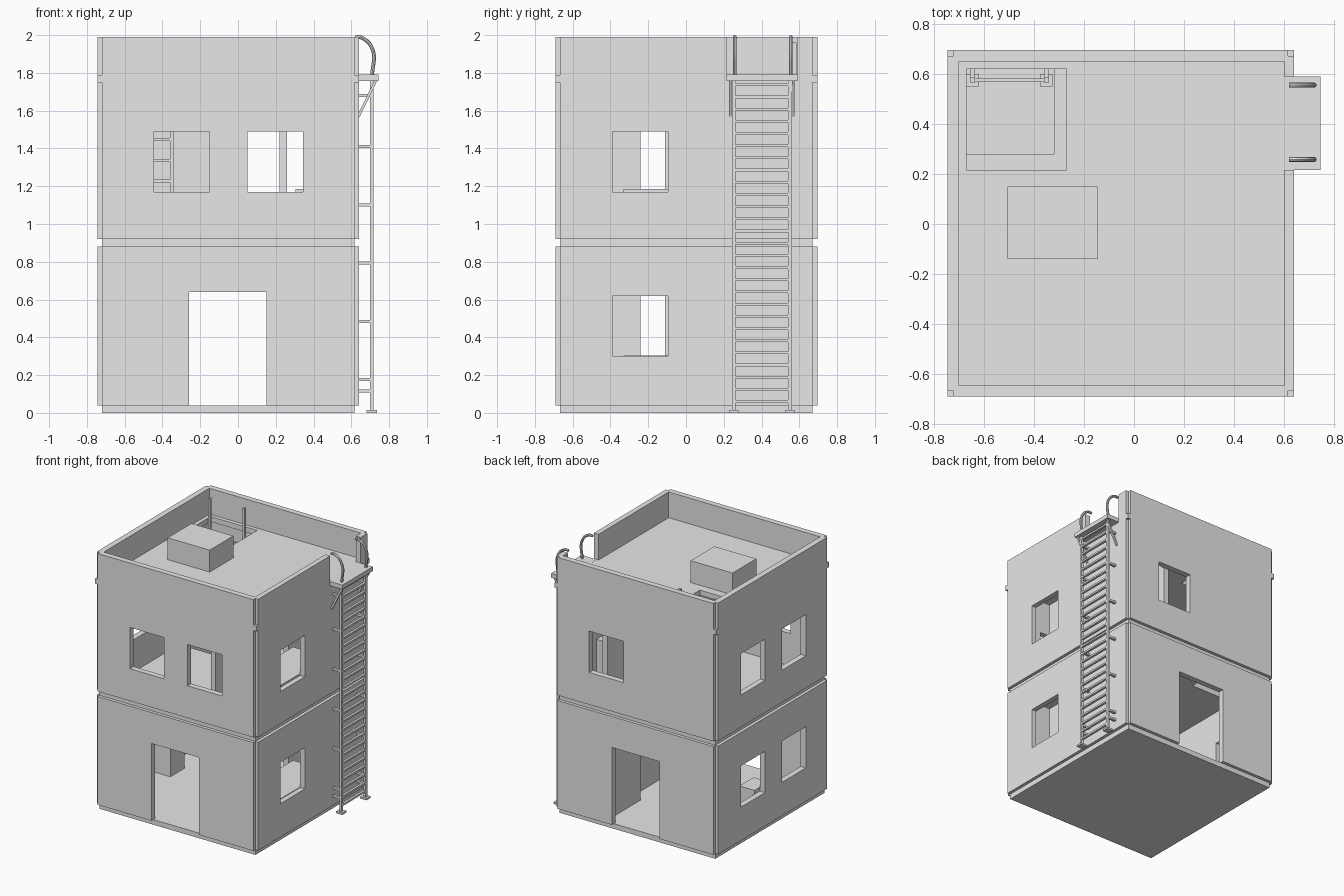
import bpy, bmesh
from mathutils import Vector

old = bpy.data.objects.get("Cube")
if old:
    bpy.data.objects.remove(old, do_unlink=True)

# Single flat material
grey = bpy.data.materials.new("plain_grey")
grey.use_nodes = True
COLOUR = (0.8, 0.8, 0.8, 1)
grey.diffuse_color = COLOUR
grey.node_tree.nodes["Principled BSDF"].inputs["Base Color"].default_value = COLOUR


def add_object(name, bm):
    bmesh.ops.recalc_face_normals(bm, faces=bm.faces)
    mesh = bpy.data.meshes.new(name)
    bm.to_mesh(mesh)
    bm.free()
    mesh.materials.append(grey)
    ob = bpy.data.objects.new(name, mesh)
    bpy.context.scene.collection.objects.link(ob)
    return ob


def prism(name, outline, z0, z1):
    bm = bmesh.new()
    face = bm.faces.new([bm.verts.new((x, y, z0)) for x, y in outline])
    top = bmesh.ops.extrude_face_region(bm, geom=[face])["geom"]
    verts = [v for v in top if isinstance(v, bmesh.types.BMVert)]
    bmesh.ops.translate(bm, verts=verts, vec=(0, 0, z1 - z0))
    return add_object(name, bm)


def box(name, x0, x1, y0, y1, z0, z1):
    return prism(name, [(x0, y0), (x1, y0), (x1, y1), (x0, y1)], z0, z1)


def bar(name, a, b, width):
    # Square bar between two points
    a, b = Vector(a), Vector(b)
    bm = bmesh.new()
    bmesh.ops.create_cube(bm, size=1)
    for v in bm.verts:
        v.co = Vector((v.co.x * width, v.co.y * width, v.co.z * (b - a).length))
    turn = (b - a).to_track_quat("Z", "Y").to_matrix()
    bmesh.ops.rotate(bm, verts=bm.verts, matrix=turn)
    bmesh.ops.translate(bm, verts=bm.verts, vec=(a + b) / 2)
    return add_object(name, bm)


def cut(ob, *ranges):
    bpy.context.view_layer.objects.active = ob
    for r in ranges:
        cutter = box("cutter", *r)
        mod = ob.modifiers.new("opening", "BOOLEAN")
        mod.operation, mod.solver, mod.object = "DIFFERENCE", "EXACT", cutter
        bpy.ops.object.modifier_apply(modifier=mod.name)
        bpy.data.objects.remove(cutter, do_unlink=True)


X0, X1, Y0, Y1 = -0.745, 0.64, -0.69, 0.695   # outer walls
IX0, IX1, IY0, IY1 = -0.70, 0.60, -0.645, 0.65   # inner walls
N = 0.024                                       # corner notch


def wall_ring(name, z0, z1):
    outline = [(X0 + N, Y0), (X1 - N, Y0), (X1 - N, Y0 + N), (X1, Y0 + N),
               (X1, Y1 - N), (X1 - N, Y1 - N), (X1 - N, Y1), (X0 + N, Y1),
               (X0 + N, Y1 - N), (X0, Y1 - N), (X0, Y0 + N), (X0 + N, Y0 + N)]
    ob = prism(name, outline, z0, z1)
    cut(ob, (IX0, IX1, IY0, IY1, z0 - 0.1, z1 + 0.1))
    return ob


FRONT, BACK = (-0.8, -0.6), (0.6, 0.8)
LEFT, RIGHT = (-0.8, -0.65), (0.55, 0.7)


def side_windows(ob, z0):
    z1 = z0 + 0.32
    cut(ob, (*RIGHT, -0.39, -0.095, z0, z1),
        (*LEFT, -0.405, -0.11, z0, z1), (*LEFT, 0.095, 0.39, z0, z1))


# Floors
box("base_slab", X0 + N, X1 - N, Y0 + N, Y1 - N, 0, 0.04)
middle = box("middle_slab", X0 + N, X1 - N, Y0 + N, Y1 - N, 0.88, 0.92)
cut(middle, (-0.67, -0.32, 0.28, 0.62, 0.8, 1))
roof = box("roof_slab", X0, X1, Y0, Y1, 1.75, 1.79)
cut(roof, (-0.67, -0.27, 0.215, 0.62, 1.7, 1.9))

# Storey walls with doors and windows
lower = wall_ring("lower_walls", 0.04, 0.88)
side_windows(lower, 0.30)
cut(lower, (-0.26, 0.15, *FRONT, 0, 0.64), (-0.26, 0.15, *BACK, 0, 0.64))

upper = wall_ring("upper_walls", 0.92, 1.75)
side_windows(upper, 1.17)
cut(upper, (-0.445, -0.15, *FRONT, 1.17, 1.49), (0.05, 0.345, *FRONT, 1.17, 1.49),
    (0.05, 0.345, *BACK, 1.17, 1.49))

# Parapet with a gap at the ladder
parapet = wall_ring("parapet", 1.79, 1.99)
cut(parapet, (0.5, 0.8, 0.215, 0.59, 1.7, 2.1))

# Rooms: partitions, low bed and cabinet
for level, z0, z1 in (("lower", 0.04, 0.88), ("upper", 0.92, 1.75)):
    box(level + "_partition_back", 0.22, 0.26, 0.245, IY1, z0, z1)
    box(level + "_partition_front", 0.22, 0.26, IY0, -0.24, z0, z1)
    box(level + "_bed", 0.305, IX1, -0.33, 0.24, z0, z0 + 0.265)
box("cabinet", IX0, -0.57, -0.015, 0.16, 0.04, 0.33)

# Rooftop box
box("roof_box", -0.505, -0.145, -0.14, 0.15, 1.79, 1.96)

# Inner ladder through the hatches
for x in (-0.645, -0.35):
    box("inner_ladder_rail", x - 0.01, x + 0.01, 0.565, 0.585, 0.04, 1.96)
    box("inner_ladder_foot", x - 0.025, x + 0.025, 0.55, 0.60, 0.04, 0.05)
    for z in (0.2, 0.75, 1.1, 1.65):
        box("inner_ladder_bracket", x - 0.01, x + 0.01, 0.585, IY1, z, z + 0.02)
for i in range(15):
    z = 0.12 + i * 0.11
    box("inner_ladder_rung", -0.635, -0.36, 0.568, 0.582, z, z + 0.015)

# Outer ladder
for y, brace_y in ((0.253, 0.235), (0.55, 0.567)):
    box("ladder_rail", 0.70, 0.718, y - 0.01, y + 0.01, 0, 1.76)
    box("ladder_foot", 0.68, 0.735, y - 0.025, y + 0.025, 0, 0.014)
    for z in (0.115, 0.178, 0.485, 0.793, 1.10, 1.41, 1.68):
        box("ladder_bracket", 0.635, 0.70, y - 0.01, y + 0.01, z - 0.008, z + 0.008)
    bar("platform_brace", (0.638, brace_y, 1.57), (0.73, brace_y, 1.76), 0.014)

    # Curved grab rail above the platform
    curve = bpy.data.curves.new("grab_rail", "CURVE")
    curve.dimensions = "3D"
    curve.bevel_depth, curve.bevel_resolution, curve.use_fill_caps = 0.01, 2, True
    spline = curve.splines.new("BEZIER")
    path = [(0.71, 1.78), (0.71, 1.93), (0.65, 1.988), (0.62, 1.988)]
    spline.bezier_points.add(len(path) - 1)
    for p, (x, z) in zip(spline.bezier_points, path):
        p.co = (x, y + 0.005, z)
        p.handle_left_type = p.handle_right_type = "AUTO"
    curve.materials.append(grey)
    rail = bpy.data.objects.new("grab_rail", curve)
    bpy.context.scene.collection.objects.link(rail)
    bpy.ops.object.select_all(action="DESELECT")
    rail.select_set(True)
    bpy.context.view_layer.objects.active = rail
    bpy.ops.object.convert(target="MESH")
    bpy.ops.object.shade_smooth_by_angle()

for i in range(27):
    z = 0.06 + i * 0.0645
    box("ladder_rung", 0.70, 0.718, 0.263, 0.54, z - 0.007, z + 0.007)
box("ladder_platform", 0.615, 0.745, 0.215, 0.59, 1.758, 1.791)
